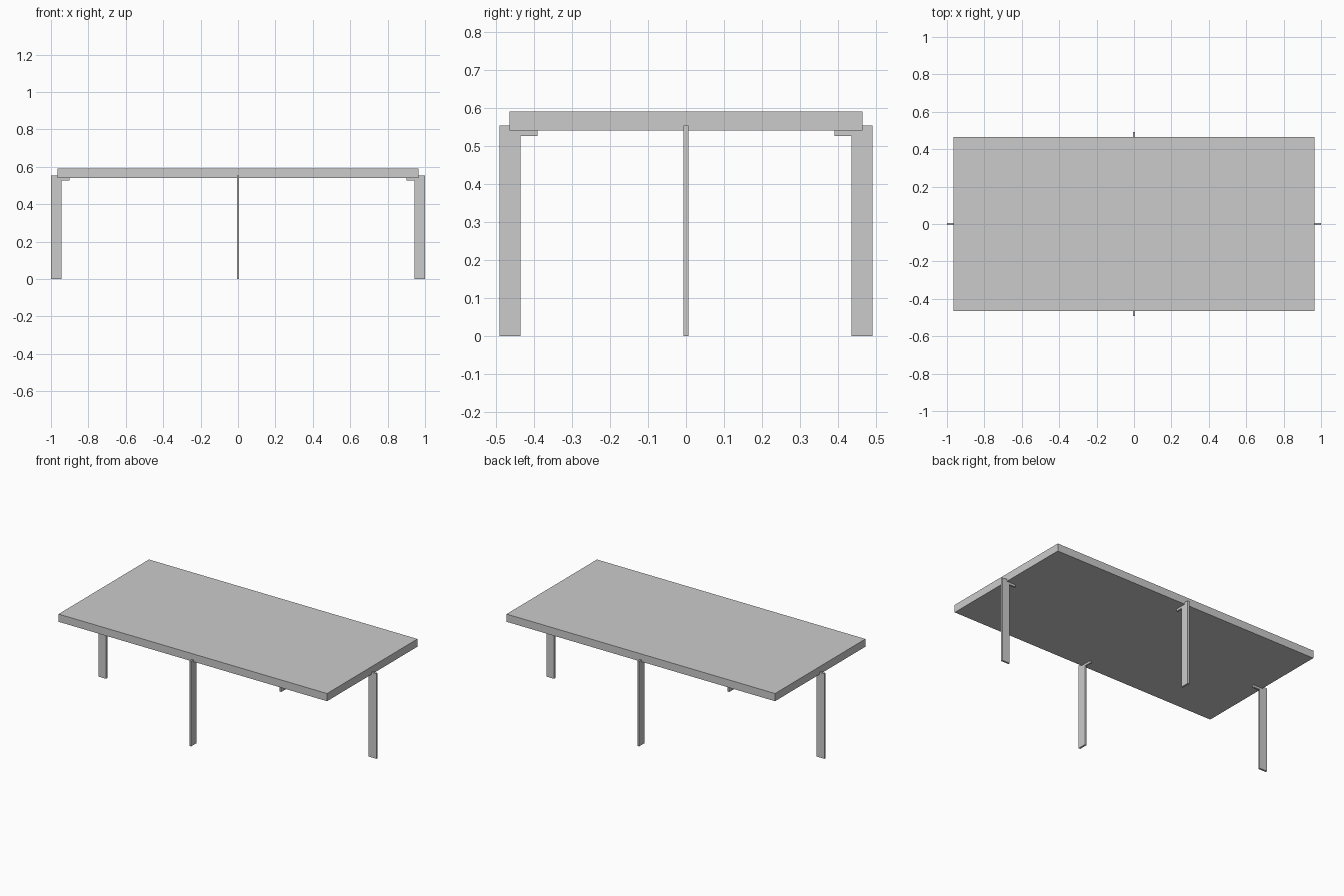
import bpy, bmesh
from math import radians
from mathutils import Matrix

if "Cube" in bpy.data.objects:
    bpy.data.objects.remove(bpy.data.objects["Cube"])

TOP_X, TOP_Y = 0.965, 0.464      # half sizes of the table top
TOP_Z0, TOP_Z1 = 0.54, 0.59
THICK = 0.012                    # leg plate thickness


def add_object(name, bm):
    bmesh.ops.recalc_face_normals(bm, faces=bm.faces)
    mesh = bpy.data.meshes.new(name)
    bm.to_mesh(mesh)
    bm.free()
    obj = bpy.data.objects.new(name, mesh)
    bpy.context.collection.objects.link(obj)
    return obj


def add_leg(name, outer, edge, angle):
    """Flat leg with an inward support tab and a lip gripping the top's edge."""
    inner, tab = outer - 0.056, outer - 0.1
    profile = [(inner, 0), (outer, 0), (outer, 0.553), (edge, 0.553),
               (edge, TOP_Z0), (tab, TOP_Z0), (tab, 0.526), (inner, 0.526)]
    bm = bmesh.new()
    face = bm.faces.new([bm.verts.new((r, -THICK / 2, z)) for r, z in profile])
    ext = bmesh.ops.extrude_face_region(bm, geom=[face])
    moved = [v for v in ext["geom"] if isinstance(v, bmesh.types.BMVert)]
    bmesh.ops.translate(bm, verts=moved, vec=(0, THICK, 0))
    bmesh.ops.rotate(bm, verts=bm.verts, cent=(0, 0, 0),
                     matrix=Matrix.Rotation(radians(angle), 3, 'Z'))
    add_object(name, bm)


# Table top
bm = bmesh.new()
bmesh.ops.create_cube(bm, size=1)
bmesh.ops.scale(bm, verts=bm.verts, vec=(2 * TOP_X, 2 * TOP_Y, TOP_Z1 - TOP_Z0))
bmesh.ops.translate(bm, verts=bm.verts, vec=(0, 0, (TOP_Z0 + TOP_Z1) / 2))
add_object("table_top", bm)

# One leg at the middle of each side
for name, outer, edge, angle in (("right_leg", 1.0, TOP_X, 0),
                                 ("back_leg", 0.491, TOP_Y, 90),
                                 ("left_leg", 1.0, TOP_X, 180),
                                 ("front_leg", 0.491, TOP_Y, 270)):
    add_leg(name, outer, edge, angle)
